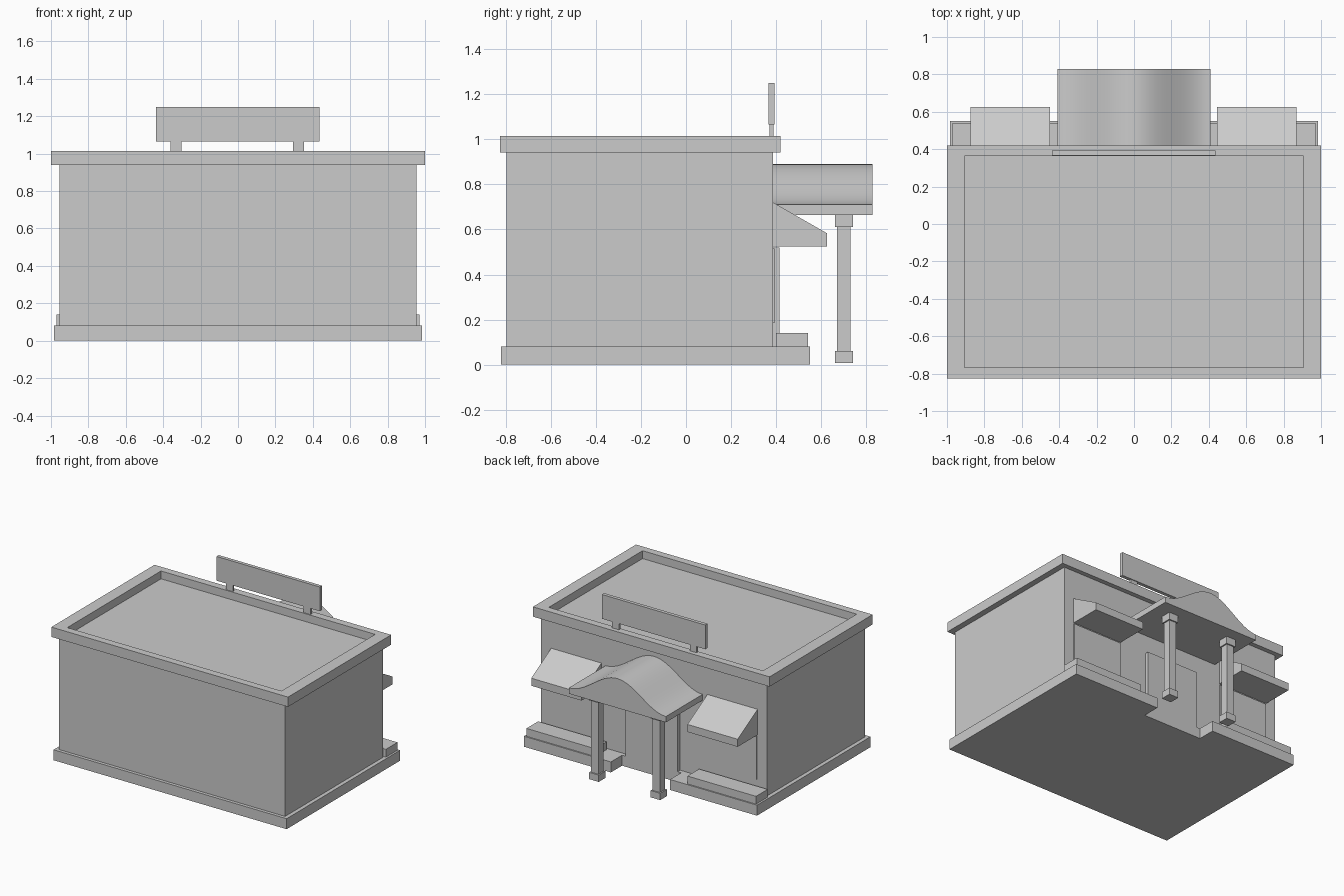
import bpy, bmesh, math

if "Cube" in bpy.data.objects:
    bpy.data.objects.remove(bpy.data.objects["Cube"])


def prism(name, pts, axis, lo, hi):
    """Extrude a closed 2D profile along 'x' (pts = y,z), 'y' (pts = x,z) or 'z' (pts = x,y)."""
    place = {'x': lambda a, b, t: (t, a, b),
             'y': lambda a, b, t: (a, t, b),
             'z': lambda a, b, t: (a, b, t)}[axis]
    bm = bmesh.new()
    rings = [[bm.verts.new(place(a, b, t)) for a, b in pts] for t in (lo, hi)]
    n = len(pts)
    for i in range(n):
        j = (i + 1) % n
        bm.faces.new((rings[0][i], rings[0][j], rings[1][j], rings[1][i]))
    bm.faces.new(rings[0][::-1])
    bm.faces.new(rings[1])
    bmesh.ops.recalc_face_normals(bm, faces=bm.faces)
    me = bpy.data.meshes.new(name)
    bm.to_mesh(me)
    bm.free()
    ob = bpy.data.objects.new(name, me)
    bpy.context.collection.objects.link(ob)
    return ob


def box(name, x0, x1, y0, y1, z0, z1):
    return prism(name, [(x0, y0), (x1, y0), (x1, y1), (x0, y1)], 'z', z0, z1)


def pair(name, x0, x1, *yz):
    """Matching boxes on both sides of x = 0."""
    box(name + "_right", x0, x1, *yz)
    box(name + "_left", -x1, -x0, *yz)


# Base slab, notched at the entrance
prism("base", [(-.985, -.82), (.985, -.82), (.985, .55), (.25, .55),
               (.25, .415), (-.25, .415), (-.25, .55), (-.985, .55)], 'z', 0, .08)

# Walls
box("walls", -.955, .955, -.795, .385, .08, .945)

# Roof slab with its top inset and sunk to leave a parapet
roof = box("roof", -1, 1, -.825, .42, .94, 1.015)
bm = bmesh.new()
bm.from_mesh(roof.data)
top = max(bm.faces, key=lambda f: f.calc_center_median().z)
bmesh.ops.inset_region(bm, faces=[top], thickness=.08)
for v in top.verts:
    v.co.x = math.copysign(.905, v.co.x)
bmesh.ops.recalc_face_normals(bm, faces=bm.faces)
ext = bmesh.ops.extrude_discrete_faces(bm, faces=[top])["faces"][0]
for v in ext.verts:
    v.co.z -= .06
bm.to_mesh(roof.data)
bm.free()

# Door, windows and low ledges under the windows
box("door", -.22, .22, .38, .415, .08, .52)
pair("window", .45, .87, .38, .392, .185, .515)
pair("ledge", .39, .97, .40, .54, .08, .14)

# Sloped awnings above the windows
awning = [(.38, .525), (.625, .525), (.625, .583), (.385, .72), (.38, .72)]
prism("awning_right", awning, 'x', .445, .87)
prism("awning_left", awning, 'x', -.875, -.45)

# Bell-curved entrance canopy
N = 32
curve = [(.41 - .82 * i / N,
          .71 + .09 * (1 + math.cos(math.pi * (1 - 2 * i / N)))) for i in range(N + 1)]
canopy = prism("canopy", [(-.41, .665), (.41, .665)] + curve, 'y', .38, .828)
bpy.context.view_layer.objects.active = canopy
canopy.select_set(True)
bpy.ops.object.shade_smooth_by_angle(angle=math.radians(25))

# Canopy columns with feet and capitals
pair("column", .23, .29, .67, .73, .06, .61)
pair("column_foot", .22, .30, .66, .74, .008, .06)
pair("column_capital", .22, .30, .66, .74, .61, .667)

# Blank sign board on two posts
box("sign_board", -.438, .435, .366, .393, 1.065, 1.25)
box("sign_post_left", -.36, -.303, .371, .387, 1.01, 1.066)
box("sign_post_right", .295, .353, .371, .387, 1.01, 1.066)
